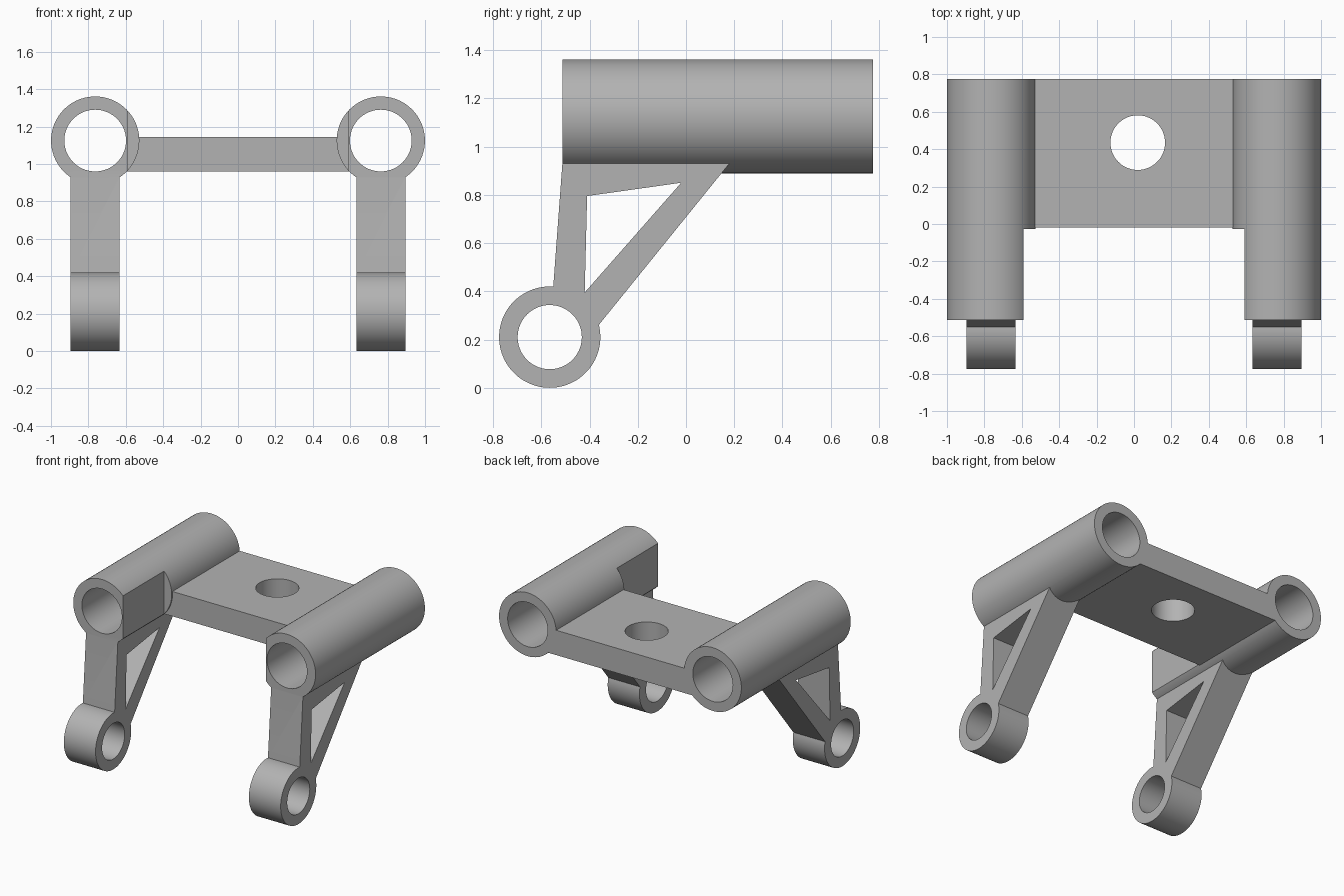
import bpy, bmesh
from math import cos, sin, radians

cube = bpy.data.objects.get("Cube")
if cube:
    bpy.data.objects.remove(cube, do_unlink=True)

grey = bpy.data.materials.new("plain grey")
grey.use_nodes = True
colour = (0.45, 0.45, 0.45, 1)
grey.diffuse_color = colour
grey.node_tree.nodes["Principled BSDF"].inputs["Base Color"].default_value = colour


def arc(u, v, r, start=0, end=360, steps=72):
    """Points on an arc; a full circle leaves out the repeated end point."""
    count = steps if end - start == 360 else steps + 1
    angles = [radians(start + (end - start) * i / steps) for i in range(count)]
    return [(u + r * cos(a), v + r * sin(a)) for a in angles]


def rect(u0, u1, v0, v1):
    return [(u0, v0), (u1, v0), (u1, v1), (u0, v1)]


def prism(name, profile, axis, lo, hi):
    """Extrude a flat profile along axis 0, 1 or 2."""
    bm = bmesh.new()
    verts = []
    for u, v in profile:
        co = [u, v]
        co.insert(axis, lo)
        verts.append(bm.verts.new(co))
    face = bm.faces.new(verts)
    new = bmesh.ops.extrude_face_region(bm, geom=[face])["geom"]
    step = [0, 0, 0]
    step[axis] = hi - lo
    bmesh.ops.translate(bm, vec=step, verts=[g for g in new if isinstance(g, bmesh.types.BMVert)])
    bmesh.ops.recalc_face_normals(bm, faces=bm.faces)
    mesh = bpy.data.meshes.new(name)
    bm.to_mesh(mesh)
    bm.free()
    mesh.materials.append(grey)
    obj = bpy.data.objects.new(name, mesh)
    bpy.context.collection.objects.link(obj)
    return obj


def combine(target, other, operation):
    """Apply an exact boolean and discard the second solid."""
    mod = target.modifiers.new(operation.lower(), "BOOLEAN")
    mod.operation, mod.object, mod.solver = operation, other, "EXACT"
    bpy.ops.object.select_all(action="DESELECT")
    bpy.context.view_layer.objects.active = target
    target.select_set(True)
    bpy.ops.object.modifier_apply(modifier=mod.name)
    bpy.data.objects.remove(other, do_unlink=True)


FRONT, BACK, TUBE_Z = -0.513, 0.775, 1.125

# Connecting plate with its round hole
bracket = prism("bracket", rect(-0.7, 0.7, 0.96, 1.145), 1, -0.018, BACK)
combine(bracket, prism("plate_hole", arc(0.02, 0.435, 0.146), 2, 0.8, 1.3), "DIFFERENCE")

# Leg outline: straight struts running into a round eye
eye = (-0.565, 0.21)
leg_outline = [(-0.511, 0.945), (-0.513, 0.925)] + arc(*eye, 0.21, 86, 374) + [(0.18, 0.93), (0.192, 0.945)]
window = [(-0.41, 0.795), (-0.02, 0.85), (-0.42, 0.395)]

for side, x in (("right", -0.7635), ("left", 0.7635)):
    sign = 1 if x > 0 else -1

    # Tube, trimmed flat on its inner side ahead of the plate
    tube = prism(side + "_tube", arc(x, TUBE_Z, 0.236), 1, FRONT, BACK)
    inner = sorted((sign * 0.3, sign * 0.59))
    combine(tube, prism("trim", rect(*inner, 0.8, 1.5), 1, -0.8, -0.028), "DIFFERENCE")

    # Leg with triangular window and eye bore
    leg = prism(side + "_leg", leg_outline, 0, x - 0.131, x + 0.131)
    combine(leg, prism("window", window, 0, x - 0.3, x + 0.3), "DIFFERENCE")
    combine(leg, prism("eye_bore", arc(*eye, 0.133), 0, x - 0.3, x + 0.3), "DIFFERENCE")

    combine(tube, leg, "UNION")
    combine(bracket, tube, "UNION")
    combine(bracket, prism("tube_bore", arc(x, TUBE_Z, 0.165), 1, -0.9, 0.9), "DIFFERENCE")

# Smooth round walls, crisp edges
bpy.ops.object.select_all(action="DESELECT")
bpy.context.view_layer.objects.active = bracket
bracket.select_set(True)
bpy.ops.object.shade_smooth_by_angle(angle=radians(25))
